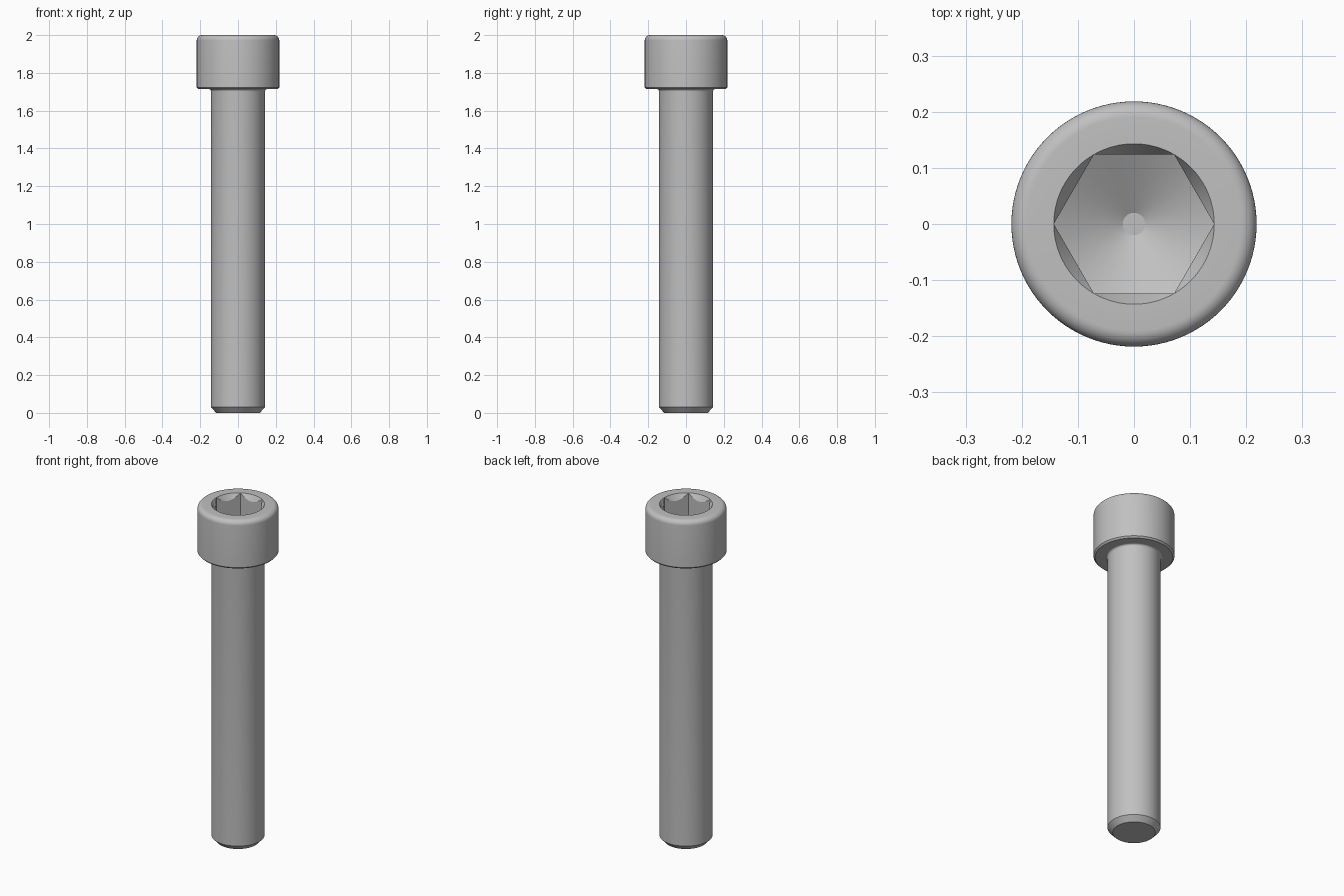
import bpy
import bmesh
import math

if "Cube" in bpy.data.objects:
    bpy.data.objects.remove(bpy.data.objects["Cube"], do_unlink=True)

SIDES = 96
SHANK_R, HEAD_R, HEAD_BASE, TOP = 0.143, 0.2185, 1.714, 2.0
HEX_R, CONE_TOP = 0.143, 1.857
PILOT_R = 0.02

steel = bpy.data.materials.new("grey steel")
steel.use_nodes = True
colour = (0.53, 0.53, 0.53, 1)
steel.diffuse_color = colour
steel.node_tree.nodes["Principled BSDF"].inputs["Base Color"].default_value = colour


def hex_radius(angle):
    """Distance from the axis to a hexagon with a corner on +x."""
    third = math.pi / 3
    return HEX_R * math.cos(third / 2) / math.cos(angle % third - third / 2)


def ring(radius, z):
    """A ring of constant radius and height."""
    return lambda angle: (radius, z)


def arc(radius, z, size, start, end, steps=8):
    """Rings that sweep a fillet about a profile centre."""
    turns = [math.radians(start + (end - start) * i / steps) for i in range(steps + 1)]
    return [ring(radius + size * math.cos(t), z + size * math.sin(t)) for t in turns]


def lathe(name, rings, cap_start=False, cap_end=False):
    """Skin a list of rings, each giving radius and height by angle."""
    bm = bmesh.new()
    loops = []
    for profile in rings:
        loop = []
        for i in range(SIDES):
            angle = math.tau * i / SIDES
            radius, z = profile(angle)
            loop.append(bm.verts.new((radius * math.cos(angle), radius * math.sin(angle), z)))
        loops.append(loop)
    for low, high in zip(loops, loops[1:]):
        for i in range(SIDES):
            j = (i + 1) % SIDES
            bm.faces.new((low[i], low[j], high[j], high[i]))
    if cap_start:
        bm.faces.new(loops[0][::-1])
    if cap_end:
        bm.faces.new(loops[-1])
    # Hexagon corners touch the rim, so merge the collapsed edges there
    bmesh.ops.remove_doubles(bm, verts=bm.verts, dist=0.00001)
    mesh = bpy.data.meshes.new(name)
    bm.to_mesh(mesh)
    bm.free()
    mesh.materials.append(steel)
    obj = bpy.data.objects.new(name, mesh)
    bpy.context.collection.objects.link(obj)
    bpy.ops.object.select_all(action="DESELECT")
    obj.select_set(True)
    bpy.context.view_layer.objects.active = obj
    bpy.ops.object.shade_smooth_by_angle(angle=math.radians(25))
    return obj


# Shank: chamfered tip, straight body, fillet flaring under the head
FILLET = 0.012
lathe("shank",
      [ring(0.115, 0), ring(SHANK_R, 0.03)]
      + arc(SHANK_R + FILLET, HEAD_BASE - FILLET, FILLET, 180, 90),
      cap_start=True)


# Socket: steep countersink, six flats, drilled conical floor
def countersink_edge(angle):
    r = hex_radius(angle)
    return r, TOP - (HEX_R - r) * math.tan(math.radians(60))


def floor_edge(angle):
    r = hex_radius(angle)
    return r, CONE_TOP - (HEX_R - r) * math.tan(math.radians(30))


floor_z = CONE_TOP - (HEX_R - PILOT_R) * math.tan(math.radians(30))
socket = [ring(HEX_R, TOP), countersink_edge, floor_edge, ring(PILOT_R, floor_z)]

# Head: small lower chamfer, rounded upper rim, socket sunk in the top
ROUND = 0.028
lathe("head",
      [ring(SHANK_R + FILLET, HEAD_BASE), ring(HEAD_R - 0.009, HEAD_BASE),
       ring(HEAD_R, HEAD_BASE + 0.009)]
      + arc(HEAD_R - ROUND, TOP - ROUND, ROUND, 0, 90)
      + socket,
      cap_end=True)
